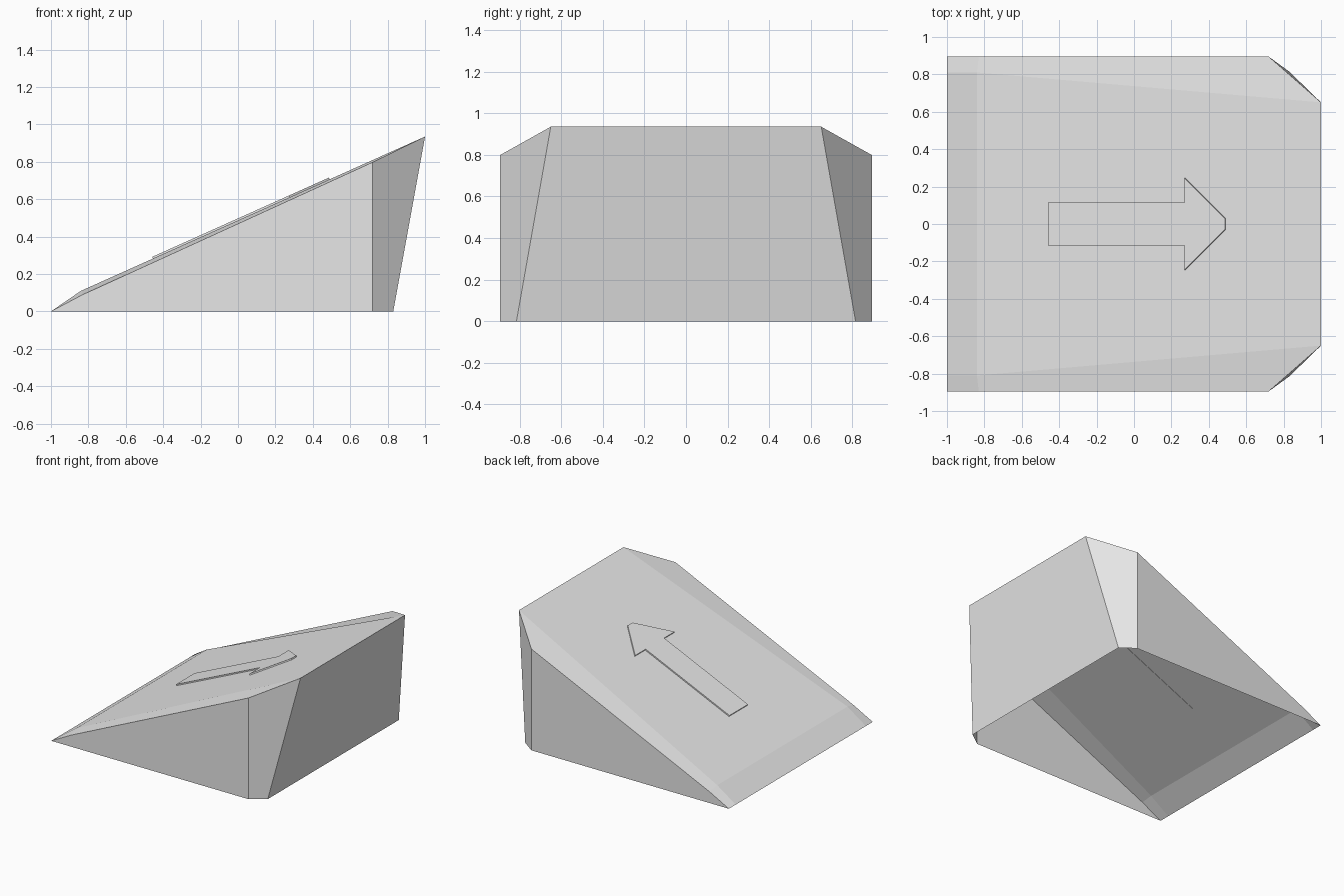
import bpy, bmesh, math
from mathutils import Matrix, Vector

cube = bpy.data.objects.get("Cube")
if cube:
    bpy.data.objects.remove(cube, do_unlink=True)

grey = bpy.data.materials.new("plain_grey")
grey.use_nodes = True
colour = (0.8, 0.8, 0.8, 1)
grey.diffuse_color = colour
grey.node_tree.nodes["Principled BSDF"].inputs["Base Color"].default_value = colour


def make_object(name, bm):
    mesh = bpy.data.meshes.new(name)
    bm.to_mesh(mesh)
    bm.free()
    mesh.materials.append(grey)
    obj = bpy.data.objects.new(name, mesh)
    bpy.context.collection.objects.link(obj)
    return obj


# Ramp shell, open underneath: one half, mirrored across the centre line
points = {
    "toe_mid": (-1, 0, 0), "toe_in": (-1, 0.81, 0), "toe_out": (-1, 0.895, 0),
    "lip_mid": (-0.84, 0, 0.11), "lip_in": (-0.84, 0.81, 0.11), "lip_out": (-0.83, 0.895, 0.09),
    "top_mid": (1, 0, 0.935), "top_in": (1, 0.65, 0.935), "top_out": (0.72, 0.895, 0.798),
    "foot_mid": (0.83, 0, 0), "foot_in": (0.83, 0.815, 0), "foot_out": (0.72, 0.895, 0),
}
faces = [
    "toe_mid lip_mid lip_in toe_in",      # entry lip
    "lip_mid top_mid top_in lip_in",      # main slope
    "toe_in lip_in lip_out toe_out",      # lip bevel
    "lip_in top_in top_out lip_out",      # slope bevel
    "toe_out lip_out top_out foot_out",   # side wall
    "foot_out top_out top_in foot_in",    # angled rear corner
    "foot_in top_in top_mid foot_mid",    # rear wall
]
bm = bmesh.new()
verts = {key: bm.verts.new(co) for key, co in points.items()}
for face in faces:
    bm.faces.new([verts[key] for key in reversed(face.split())])
bm.normal_update()
ramp = make_object("ramp_shell", bm)
mirror = ramp.modifiers.new("mirror", 'MIRROR')
mirror.use_axis = (False, True, False)

# Arrow plate lying on the slope, with a blunted tip
lip, top = Vector(points["lip_mid"]), Vector(points["top_mid"])
slope = math.atan2(top.z - lip.z, top.x - lip.x)
stretch = 1 / math.cos(slope)
half = [(-0.455, 0.115), (0.275, 0.115), (0.275, 0.245), (0.49, 0.03)]
outline = [(x, -y) for x, y in half] + [(x, y) for x, y in reversed(half)]

below, above = -0.003, 0.01
bm = bmesh.new()
base = bm.faces.new([bm.verts.new(((x - lip.x) * stretch, y, below)) for x, y in outline])
extruded = bmesh.ops.extrude_face_region(bm, geom=[base], use_keep_orig=True)
bmesh.ops.translate(bm, vec=(0, 0, above - below),
                    verts=[g for g in extruded["geom"] if isinstance(g, bmesh.types.BMVert)])
bmesh.ops.recalc_face_normals(bm, faces=bm.faces)
bm.transform(Matrix.Translation(lip) @ Matrix.Rotation(-slope, 4, 'Y'))
make_object("arrow_plate", bm)
